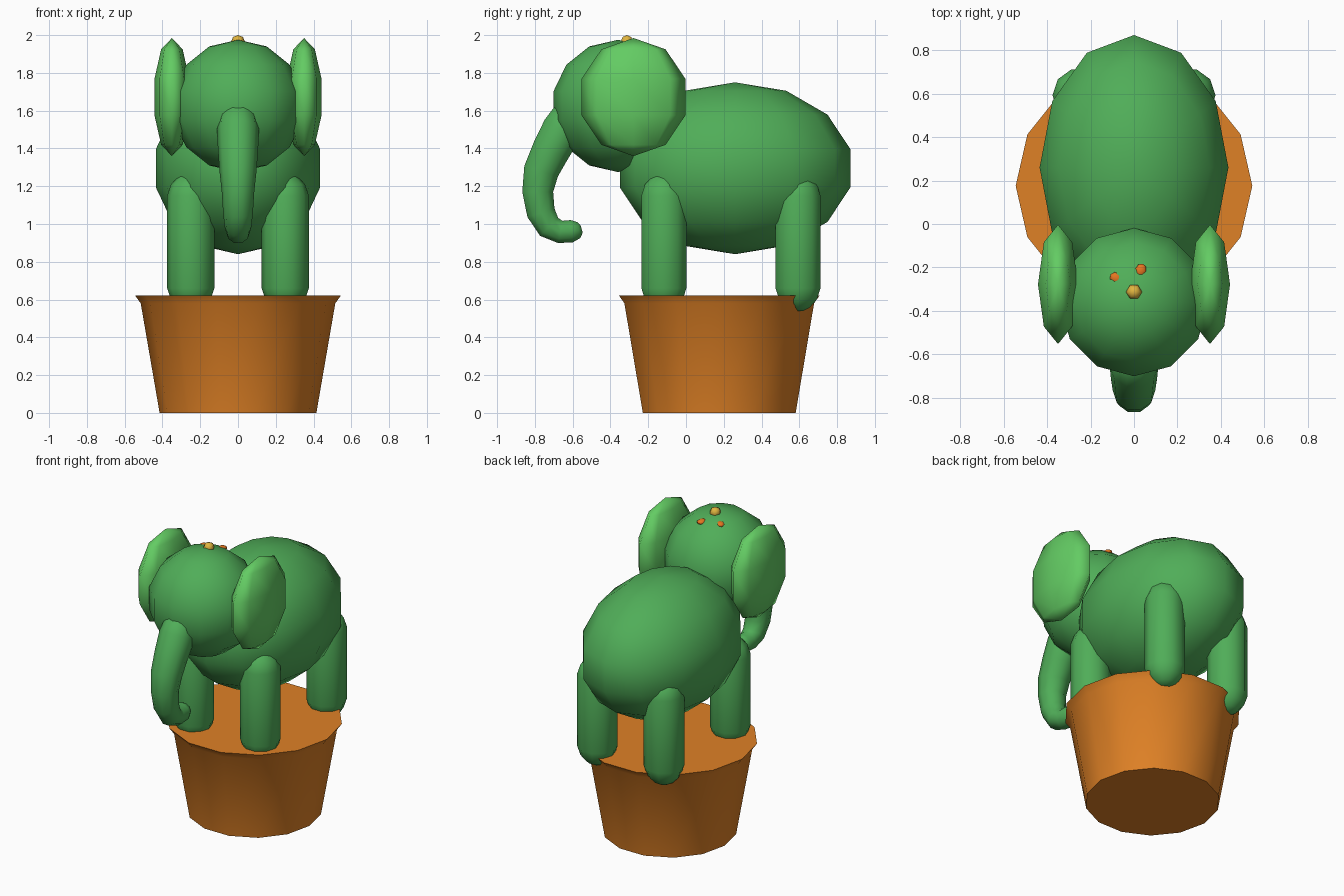
import bpy, bmesh, math
from mathutils import Vector, Matrix

if "Cube" in bpy.data.objects:
    bpy.data.objects.remove(bpy.data.objects["Cube"])


def material(name, rgb):
    m = bpy.data.materials.new(name)
    m.diffuse_color = (*rgb, 1)
    m.use_nodes = True
    m.node_tree.nodes["Principled BSDF"].inputs["Base Color"].default_value = m.diffuse_color
    return m


GREEN = material("cactus green", (0.080, 0.42, 0.098))
LIGHT = material("light green", (0.125, 0.60, 0.125))
CLAY = material("terracotta", (0.74, 0.22, 0.019))
PETAL = material("petal orange", (0.79, 0.18, 0.015))
YELLOW = material("flower yellow", (0.75, 0.46, 0.05))


def finish(bm, name, mat):
    bmesh.ops.recalc_face_normals(bm, faces=bm.faces)
    for f in bm.faces:
        f.smooth = True
    me = bpy.data.meshes.new(name)
    bm.to_mesh(me)
    bm.free()
    me.materials.append(mat)
    ob = bpy.data.objects.new(name, me)
    bpy.context.collection.objects.link(ob)
    return ob


def ball(name, centre, radii, segs, rings, mat, turn=0):
    bm = bmesh.new()
    m = (Matrix.Translation(centre) @ Matrix.Rotation(turn, 4, 'Z')
         @ Matrix.Diagonal((*radii, 1)))
    bmesh.ops.create_uvsphere(bm, u_segments=segs, v_segments=rings, radius=1, matrix=m)
    return finish(bm, name, mat)


def tube(name, x, path, sides, mat):
    """Sweep a round section along (y, z, radius) points in the plane at x."""
    bm = bmesh.new()
    pts = [Vector((x, y, z)) for y, z, r in path]
    rings = []
    for i, p in enumerate(pts):
        t = (pts[min(i + 1, len(pts) - 1)] - pts[max(i - 1, 0)]).normalized()
        n = Vector((0, t.z, -t.y))
        r = path[i][2]
        ring = []
        for k in range(sides):
            a = 2 * math.pi * k / sides
            ring.append(bm.verts.new(p + r * (math.cos(a) * Vector((1, 0, 0)) + math.sin(a) * n)))
        rings.append(ring)
    for a, b in zip(rings, rings[1:]):
        for k in range(sides):
            j = (k + 1) % sides
            bm.faces.new((a[k], a[j], b[j], b[k]))
    bm.faces.new(rings[0])
    bm.faces.new(rings[-1])
    return finish(bm, name, mat)


# Pot with a flared lip
POT_Y = 0.176
pot = tube("pot", 0, [(POT_Y, 0, 0.415), (POT_Y, 0.58, 0.515), (POT_Y, 0.622, 0.545)], 14, CLAY)
bpy.ops.object.select_all(action='DESELECT')
pot.select_set(True)
bpy.context.view_layer.objects.active = pot
bpy.ops.object.shade_smooth_by_angle(angle=math.radians(30))

# Body and head
ball("body", (0, 0.26, 1.295), (0.446, 0.626, 0.455), 12, 7, GREEN)
ball("head", (0, -0.36, 1.625), (0.35, 0.35, 0.35), 12, 7, GREEN)

# Ears and legs, mirrored left and right
R = 0.125
profile = [(0.54, 0.03), (0.558, 0.065), (0.60, 0.105), (0.66, R),
           (1.15, R), (1.21, 0.105), (1.25, 0.065), (1.268, 0.03)]
for side, s in (("left", 1), ("right", -1)):
    ball(side + "_ear", (s * 0.35, -0.278, 1.672), (0.097, 0.289, 0.3125), 8, 5, LIGHT)
    for end, y in (("front", -0.117), ("back", 0.593)):
        tube(f"{side}_{end}_leg", s * 0.25, [(y, z, r) for z, r in profile], 10, GREEN)

# Trunk curling back at the tip
tube("trunk", 0, [(-0.585, 1.62, 0.05), (-0.62, 1.565, 0.10), (-0.655, 1.50, 0.112),
                  (-0.715, 1.39, 0.106), (-0.767, 1.28, 0.098), (-0.785, 1.17, 0.086),
                  (-0.768, 1.06, 0.079), (-0.725, 0.985, 0.071), (-0.665, 0.958, 0.063),
                  (-0.605, 0.962, 0.062), (-0.567, 0.968, 0.045), (-0.552, 0.972, 0.02)],
     10, GREEN)

# Flower on the head: five sunken petals around a centre
for i in range(5):
    a = math.radians(72 * i)
    ball(f"petal_{i + 1}", (0.1 * math.cos(a), -0.31 + 0.1 * math.sin(a), 1.931),
         (0.035, 0.028, 0.016), 8, 5, PETAL, a)
ball("flower_centre", (0, -0.313, 1.966), (0.037, 0.037, 0.034), 6, 4, YELLOW, math.radians(30))
